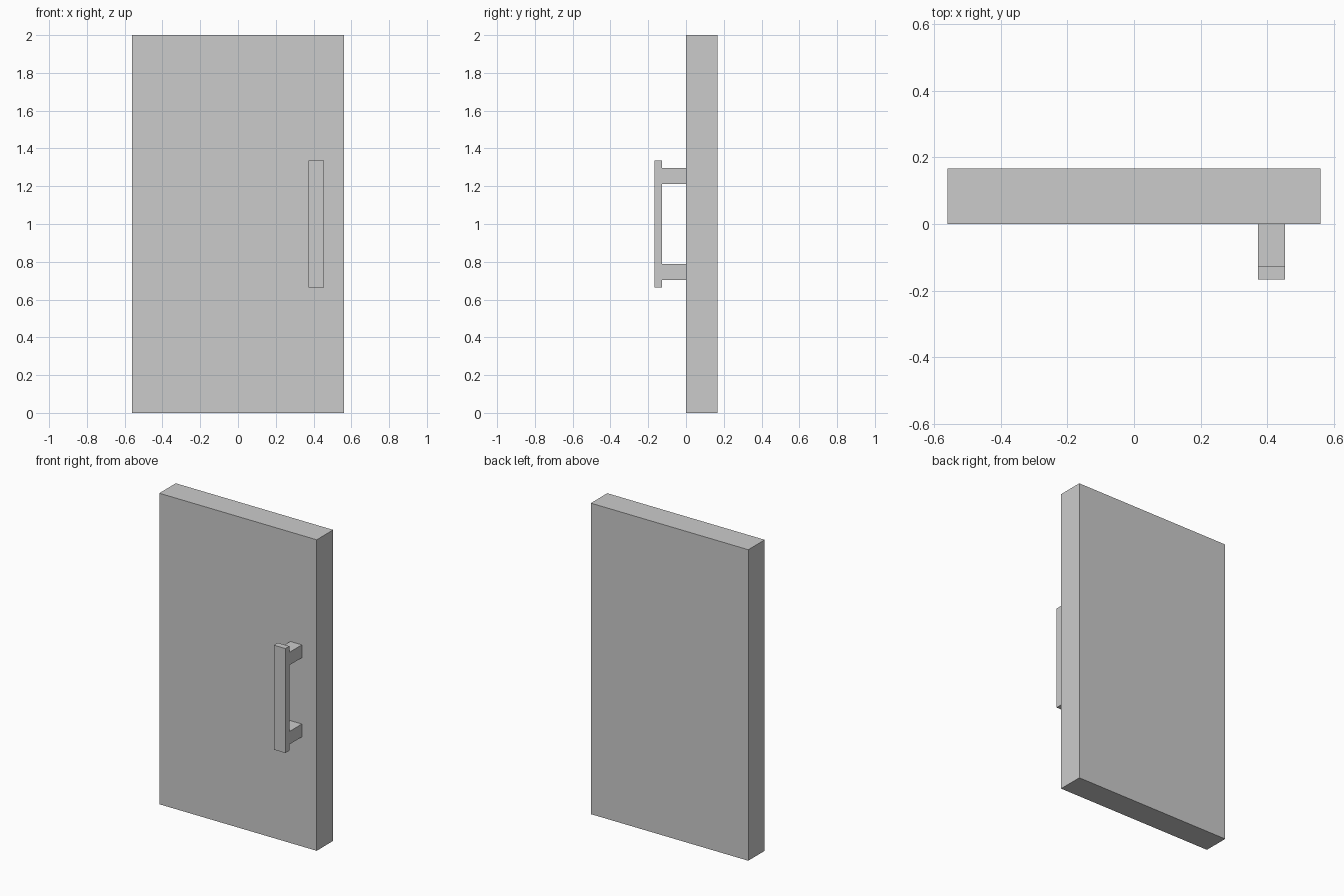
import bpy, bmesh

if "Cube" in bpy.data.objects:
    bpy.data.objects.remove(bpy.data.objects["Cube"])


def extrude_profile(name, profile, x0, x1):
    """Solid made from a (y, z) outline swept along x."""
    bm = bmesh.new()
    face = bm.faces.new([bm.verts.new((x0, y, z)) for y, z in profile])
    swept = bmesh.ops.extrude_face_region(bm, geom=[face])["geom"]
    verts = [v for v in swept if isinstance(v, bmesh.types.BMVert)]
    bmesh.ops.translate(bm, verts=verts, vec=(x1 - x0, 0, 0))
    bmesh.ops.recalc_face_normals(bm, faces=bm.faces)
    mesh = bpy.data.meshes.new(name)
    bm.to_mesh(mesh)
    bm.free()
    obj = bpy.data.objects.new(name, mesh)
    bpy.context.collection.objects.link(obj)
    return obj


# Door slab
extrude_profile("door_panel", [(0, 0), (0.167, 0), (0.167, 2), (0, 2)], -0.56, 0.56)

# Pull handle: upper half outline, mirrored about mid height
MID = 1.0
upper = [(-0.127, 0.213), (0, 0.213), (0, 0.296), (-0.127, 0.296),
         (-0.127, 0.336), (-0.167, 0.336)]
profile = [(y, MID + h) for y, h in upper]
profile += [(y, MID - h) for y, h in reversed(upper)]
extrude_profile("door_handle", profile, 0.372, 0.454)
